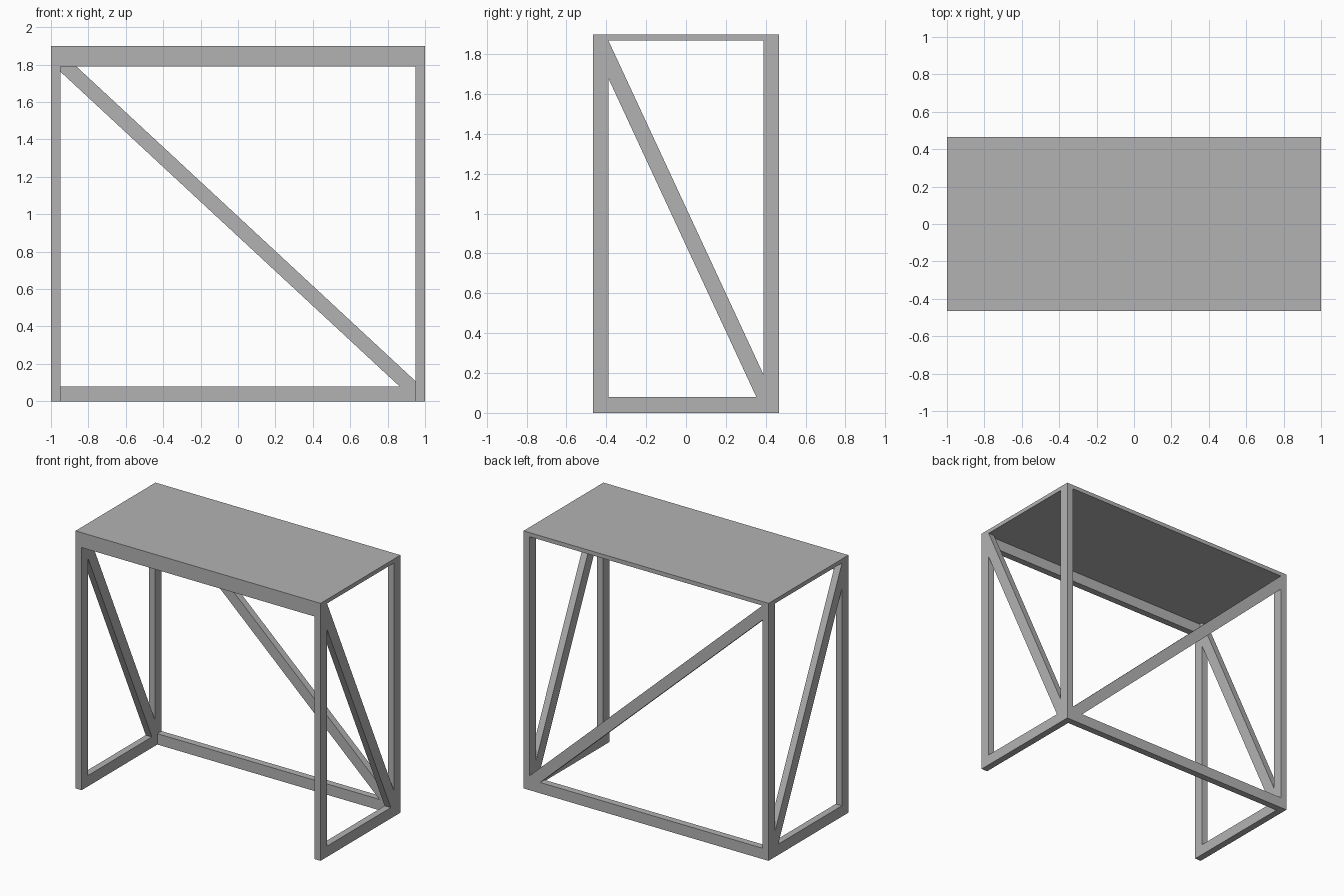
import bpy
import bmesh
from mathutils import Vector

cube = bpy.data.objects.get("Cube")
if cube:
    bpy.data.objects.remove(cube, do_unlink=True)

# One flat grey for the whole table
grey = bpy.data.materials.new("warm_grey")
grey.use_nodes = True
colour = (0.45, 0.45, 0.45, 1)
grey.diffuse_color = colour
grey.node_tree.nodes["Principled BSDF"].inputs["Base Color"].default_value = colour

# Overall sizes
W, D, H = 1.0, 0.466, 1.9      # half width, half depth, height
TOP = 0.03                     # top panel thickness
T, B = 0.05, 0.076             # frame bar thickness and breadth
RAIL = 0.08                    # bottom rail height
UNDER = H - TOP                # underside of the top panel
IN_X, IN_Y = W - T, D - B      # inner faces of the legs


def prism(name, outline, direction):
    """Extrude a flat outline along a direction."""
    bm = bmesh.new()
    face = bm.faces.new([bm.verts.new(p) for p in outline])
    grown = bmesh.ops.extrude_face_region(bm, geom=[face])
    verts = [v for v in grown["geom"] if isinstance(v, bmesh.types.BMVert)]
    bmesh.ops.translate(bm, verts=verts, vec=Vector(direction))
    bmesh.ops.recalc_face_normals(bm, faces=bm.faces)
    mesh = bpy.data.meshes.new(name)
    bm.to_mesh(mesh)
    bm.free()
    mesh.materials.append(grey)
    obj = bpy.data.objects.new(name, mesh)
    bpy.context.collection.objects.link(obj)
    return obj


def box(name, x0, x1, y0, y1, z0, z1):
    base = [(x0, y0, z0), (x1, y0, z0), (x1, y1, z0), (x0, y1, z0)]
    return prism(name, base, (0, 0, z1 - z0))


def brace_outline(half, rise):
    """Diagonal from high on the negative side to low on the positive side."""
    foot = half - 2 * half * RAIL / (UNDER - rise)
    return [(-half, UNDER), (half, rise), (half, RAIL),
            (foot, RAIL), (-half, UNDER - rise)]


# Top panel, front apron and back bottom rail
box("top_panel", -W, W, -D, D, UNDER, H)
box("front_apron", -IN_X, IN_X, -D, -D + T, 1.79, UNDER)
box("back_rail", -IN_X, IN_X, D - T, D, 0, RAIL)

# Back diagonal brace
prism("back_brace", [(x, D - T, z) for x, z in brace_outline(IN_X, 0.107)], (0, T, 0))

# Side frames: two legs, bottom rail and diagonal brace
for side, x in (("right", -W), ("left", IN_X)):
    box(side + "_front_leg", x, x + T, -D, -IN_Y, 0, UNDER)
    box(side + "_back_leg", x, x + T, IN_Y, D, 0, UNDER)
    box(side + "_bottom_rail", x, x + T, -IN_Y, IN_Y, 0, RAIL)
    prism(side + "_brace", [(x, y, z) for y, z in brace_outline(IN_Y, 0.19)], (T, 0, 0))
